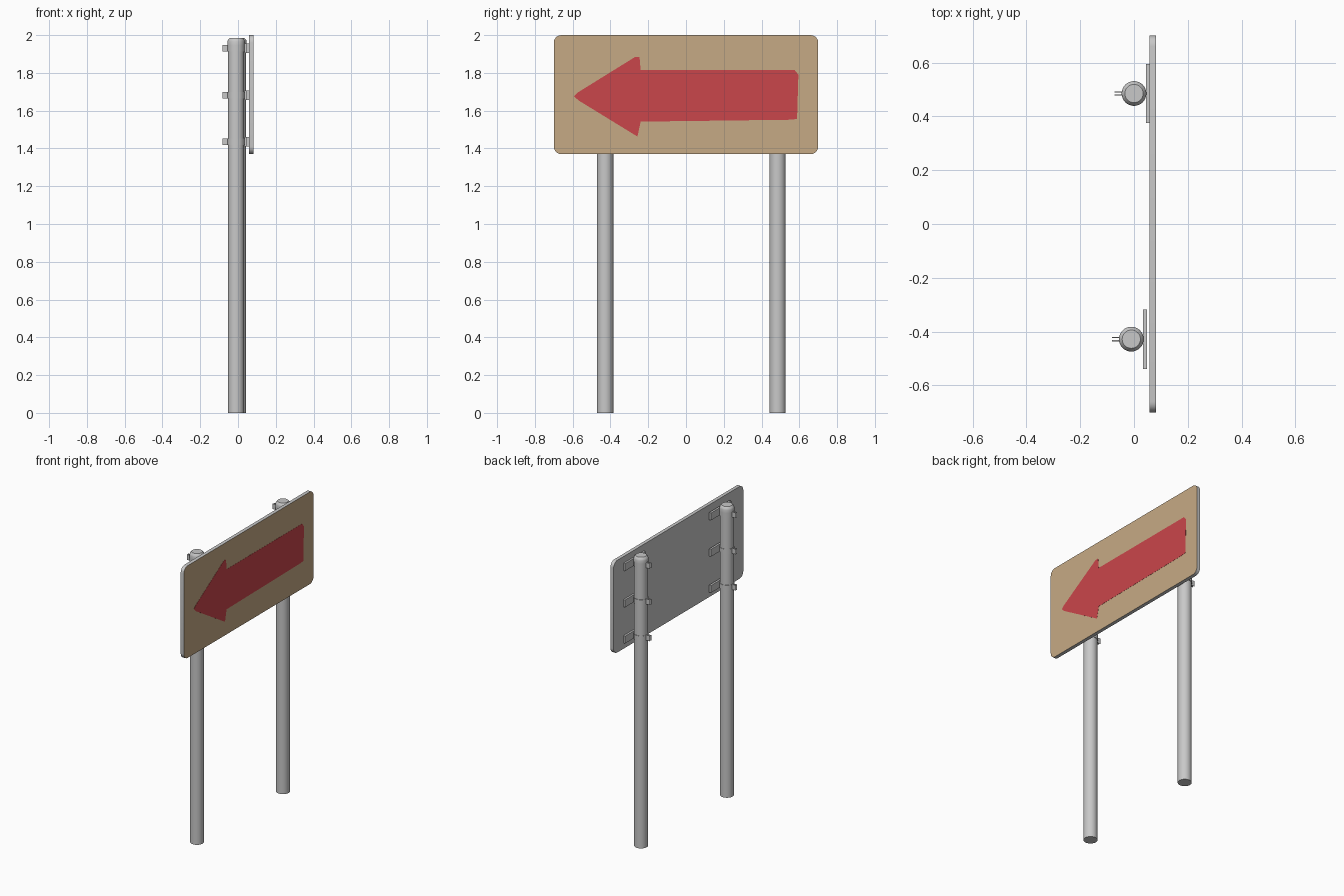
import bpy, bmesh, math
from mathutils import Matrix

if "Cube" in bpy.data.objects:
    bpy.data.objects.remove(bpy.data.objects["Cube"], do_unlink=True)


def material(name, rgb):
    m = bpy.data.materials.new(name)
    m.use_nodes = True
    m.diffuse_color = (*rgb, 1)
    m.node_tree.nodes["Principled BSDF"].inputs["Base Color"].default_value = (*rgb, 1)
    return m


grey = material("galvanised grey", (0.58, 0.58, 0.58))
tan = material("sign tan", (0.565, 0.402, 0.235))
red = material("arrow red", (0.591, 0.061, 0.07))


def finish(name, bm, *mats):
    bmesh.ops.recalc_face_normals(bm, faces=bm.faces)
    mesh = bpy.data.meshes.new(name)
    bm.to_mesh(mesh)
    bm.free()
    ob = bpy.data.objects.new(name, mesh)
    bpy.context.collection.objects.link(ob)
    for m in mats:
        mesh.materials.append(m)
    return ob


def smooth(ob):
    bpy.ops.object.select_all(action="DESELECT")
    ob.select_set(True)
    bpy.context.view_layer.objects.active = ob
    bpy.ops.object.shade_smooth_by_angle(angle=math.radians(35))


def box(name, x, y, z):
    """Box from (min, max) pairs."""
    bm = bmesh.new()
    bmesh.ops.create_cube(bm, size=1)
    for v in bm.verts:
        v.co = [r[0] + (c + 0.5) * (r[1] - r[0]) for c, r in zip(v.co, (x, y, z))]
    return finish(name, bm, grey)


def lathe(name, profile, x, y, sides=32):
    """Spin (radius, z) points around a vertical axis."""
    bm = bmesh.new()
    verts = [bm.verts.new((r, 0, z)) for r, z in profile]
    edges = [bm.edges.new(p) for p in zip(verts, verts[1:])]
    bmesh.ops.spin(bm, geom=verts + edges, axis=(0, 0, 1), cent=(0, 0, 0),
                   angle=math.tau, steps=sides, use_duplicate=False)
    bmesh.ops.remove_doubles(bm, verts=bm.verts, dist=1e-5)
    bmesh.ops.transform(bm, matrix=Matrix.Translation((x, y, 0)), verts=bm.verts)
    smooth(finish(name, bm, grey))


def slab(name, outline, x0, x1, *mats):
    """Extrude a (y, z) outline from x0 to x1."""
    bm = bmesh.new()
    face = bm.faces.new([bm.verts.new((x0, y, z)) for y, z in outline])
    new = bmesh.ops.extrude_face_region(bm, geom=[face])["geom"]
    bmesh.ops.translate(bm, vec=(x1 - x0, 0, 0),
                        verts=[g for g in new if isinstance(g, bmesh.types.BMVert)])
    return finish(name, bm, *mats)


# Sign panel with rounded corners, tan on its +x face
half, low, high, rad = 0.70, 1.37, 2.0, 0.04
outline = []
for i, (cy, cz) in enumerate([(half - rad, high - rad), (rad - half, high - rad),
                              (rad - half, low + rad), (half - rad, low + rad)]):
    for k in range(7):
        a = math.pi / 2 * (i + k / 6)
        outline.append((cy + rad * math.cos(a), cz + rad * math.sin(a)))
panel = slab("sign_panel", outline, 0.057, 0.081, grey, tan)
for p in panel.data.polygons:
    p.material_index = int(p.normal.x > 0.9)
smooth(panel)

# Painted arrow as a thin plate
arrow = [(-0.593, 1.677), (-0.575, 1.695), (-0.27, 1.884), (-0.246, 1.884),
         (-0.24, 1.815), (0.575, 1.815), (0.595, 1.79), (0.588, 1.556),
         (0.55, 1.552), (-0.24, 1.542), (-0.257, 1.463), (-0.285, 1.48),
         (-0.57, 1.655)]
slab("painted_arrow", arrow, 0.080, 0.082, red)

# Posts with caps, and three clamps on each
for side, px, py in (("right", -0.01, -0.428), ("left", 0.0, 0.485)):
    lathe(side + "_post", [(0, 0), (0.043, 0), (0.043, 1.96), (0, 1.96)], px, py)
    lathe(side + "_post_cap", [(0, 1.945), (0.046, 1.945), (0.046, 1.966),
                               (0.043, 1.975), (0.034, 1.985), (0, 1.985)], px, py)
    for level, z in (("lower", 1.435), ("middle", 1.682), ("upper", 1.93)):
        tag = f"{side}_{level}_"
        lathe(tag + "clamp_band", [(0.042, z - 0.017), (0.0455, z - 0.017),
                                   (0.0455, z + 0.017), (0.042, z + 0.017)], px, py)
        for n, s in (("front", -1), ("back", 1)):
            yc = py + s * 0.006
            box(f"{tag}{n}_clamp_tab", (px - 0.072, px - 0.04),
                (yc - 0.002, yc + 0.002), (z - 0.018, z + 0.018))
        box(tag + "mounting_rail", (px + 0.044, px + 0.058),
            (py - 0.11, py + 0.11), (z - 0.025, z + 0.025))
